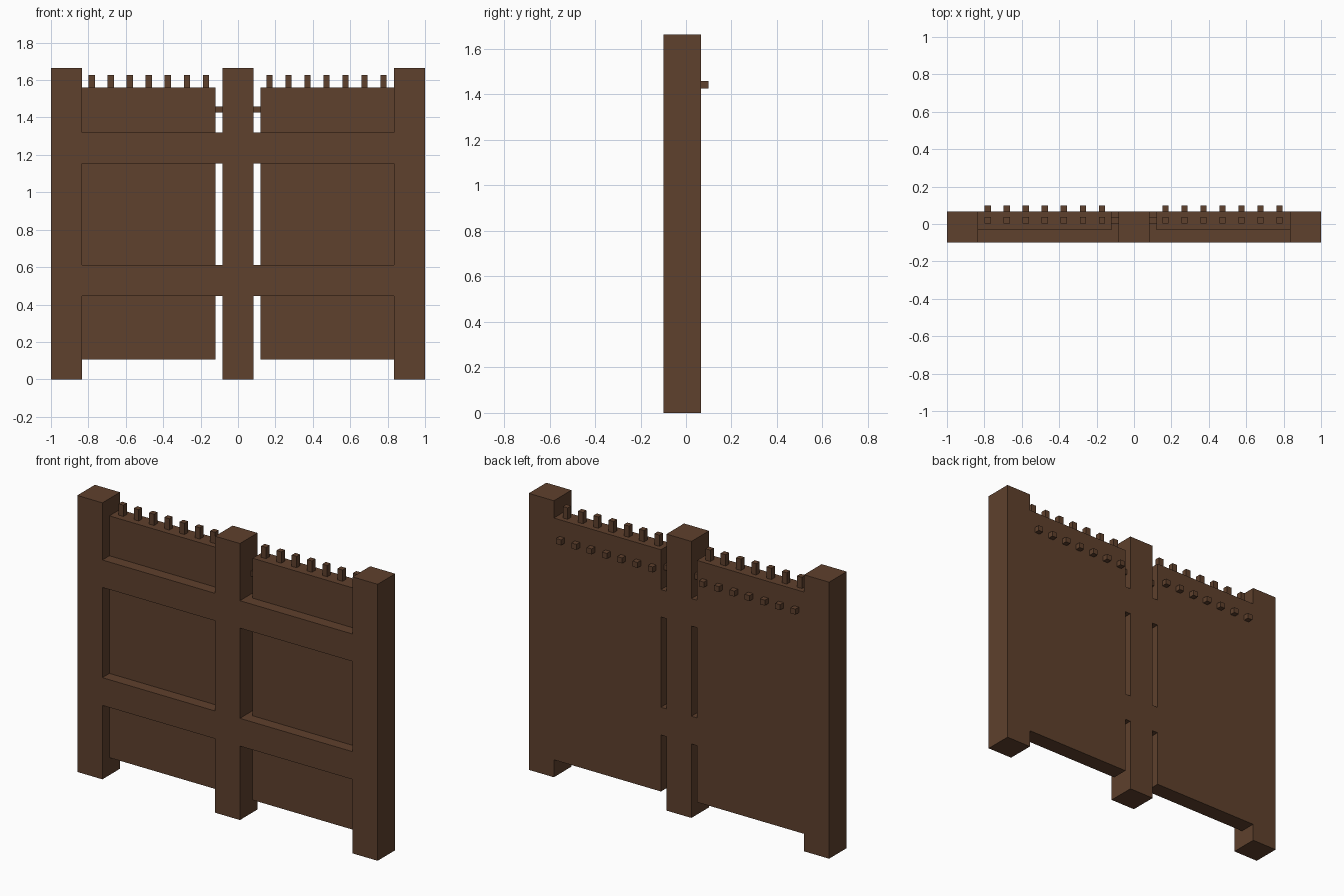
import bpy
import bmesh
from mathutils import Vector

cube = bpy.data.objects.get("Cube")
if cube:
    bpy.data.objects.remove(cube, do_unlink=True)

wood = bpy.data.materials.new("dark_brown_wood")
wood.use_nodes = True
WOOD = (0.114, 0.052, 0.026, 1.0)
wood.diffuse_color = WOOD
wood.node_tree.nodes["Principled BSDF"].inputs["Base Color"].default_value = WOOD


def boxes(name, extents):
    """One object made of boxes, each given as (x0, x1, y0, y1, z0, z1)."""
    bm = bmesh.new()
    for x0, x1, y0, y1, z0, z1 in extents:
        centre = Vector((x0 + x1, y0 + y1, z0 + z1)) / 2
        size = Vector((x1 - x0, y1 - y0, z1 - z0))
        for v in bmesh.ops.create_cube(bm, size=1)["verts"]:
            v.co = v.co * size + centre
    mesh = bpy.data.meshes.new(name)
    bm.to_mesh(mesh)
    bm.free()
    mesh.materials.append(wood)
    obj = bpy.data.objects.new(name, mesh)
    bpy.context.collection.objects.link(obj)
    return obj


FRONT, PANEL_FRONT, BACK = -0.10, -0.033, 0.067
POST_HALF, POST_INNER, POST_TOP = 0.083, 0.833, 1.664
GAP_END = 0.12
RAILS = [(0.445, 0.612), (1.155, 1.32)]
PANELS = [("lower", 0.105, 0.445), ("middle", 0.612, 1.155), ("upper", 1.32, 1.56)]
PEG = 0.033
PEG_Y = (0.004, 0.037)

# Centre post
boxes("centre_post", [(-POST_HALF, POST_HALF, FRONT, BACK, 0, POST_TOP)])

for side, s in (("left", 1), ("right", -1)):
    def span(a, b):
        return tuple(sorted((s * a, s * b)))

    # Outer post
    boxes(f"{side}_post", [(*span(POST_INNER, 1), FRONT, BACK, 0, POST_TOP)])

    # Full-depth cross rails between the posts
    for label, (z0, z1) in zip(("lower", "upper"), RAILS):
        boxes(f"{side}_{label}_rail",
              [(*span(POST_HALF, POST_INNER), FRONT, BACK, z0, z1)])

    # Panels set back from the front, flush at the back, with a slot by the centre post
    for label, z0, z1 in PANELS:
        boxes(f"{side}_{label}_panel",
              [(*span(GAP_END, POST_INNER), PANEL_FRONT, BACK, z0, z1)])

    # Short rod bridging the slot near the top
    boxes(f"{side}_slot_rod", [(*span(POST_HALF, GAP_END), *PEG_Y, 1.427, 1.46)])

    # Rows of square pegs along the top edge and on the back
    first = 0.168 if s > 0 else -0.782
    xs = [first + 0.1017 * i for i in range(7)]
    h = PEG / 2
    boxes(f"{side}_top_pegs", [(x - h, x + h, *PEG_Y, 1.56, 1.628) for x in xs])
    boxes(f"{side}_back_pegs", [(x - h, x + h, BACK, 0.10, 1.427, 1.46) for x in xs])
